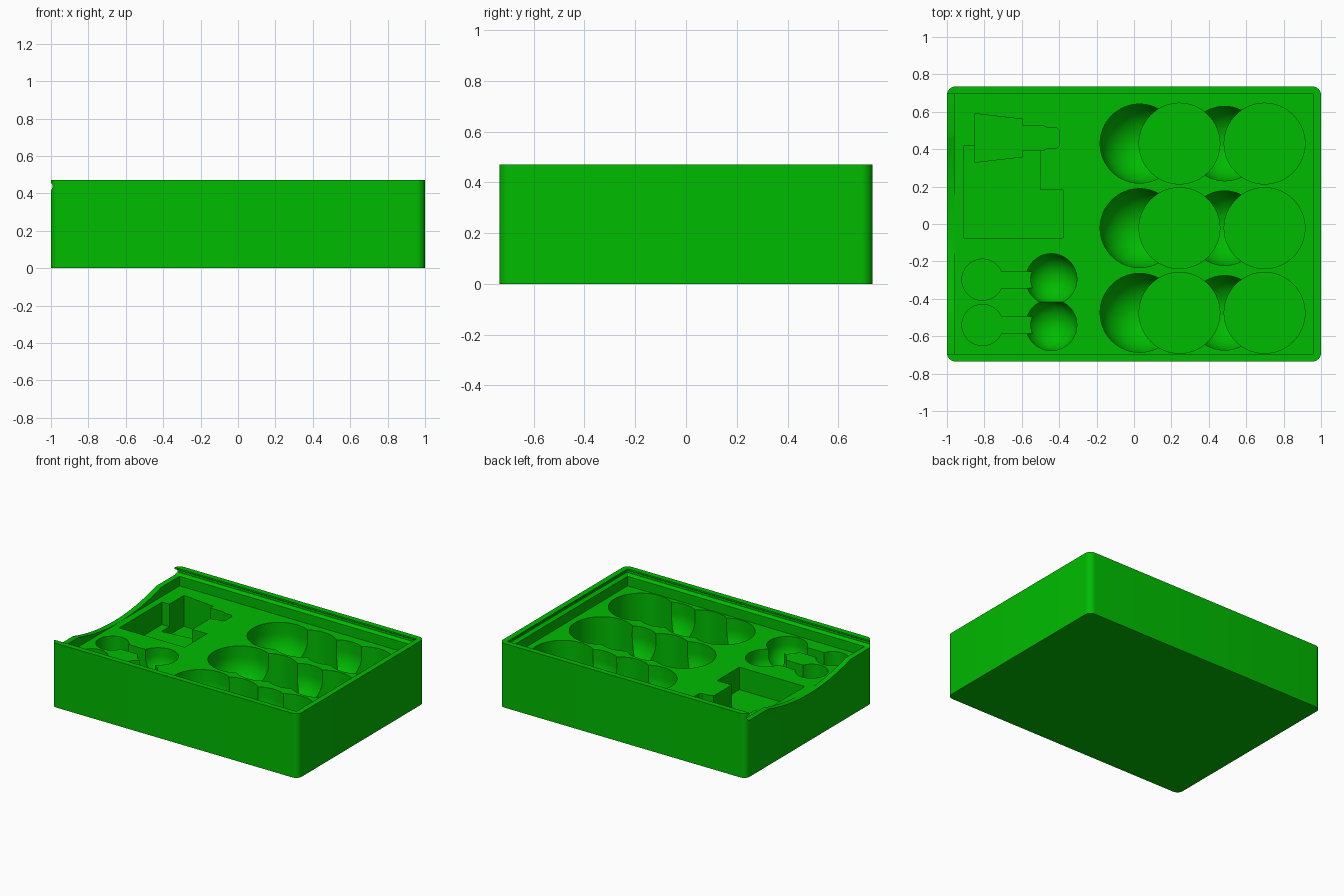
import bpy, bmesh, math
from mathutils import Matrix, Vector

cube = bpy.data.objects.get("Cube")
if cube:
    bpy.data.objects.remove(cube, do_unlink=True)

FLOOR = 0.345    # level of the tray surface
ABOVE = 0.44     # cutters end in the open space above the tray

green = bpy.data.materials.new("green_plastic")
green.use_nodes = True
green.diffuse_color = (0, 0.5, 0, 1)
green.node_tree.nodes["Principled BSDF"].inputs["Base Color"].default_value = green.diffuse_color


def make(name, bm):
    bmesh.ops.recalc_face_normals(bm, faces=bm.faces)
    mesh = bpy.data.meshes.new(name)
    bm.to_mesh(mesh)
    bm.free()
    mesh.materials.append(green)
    obj = bpy.data.objects.new(name, mesh)
    bpy.context.collection.objects.link(obj)
    return obj


def prism(name, outline, direction):
    bm = bmesh.new()
    face = bm.faces.new([bm.verts.new(p) for p in outline])
    side = bmesh.ops.extrude_face_region(bm, geom=[face])["geom"]
    verts = [v for v in side if isinstance(v, bmesh.types.BMVert)]
    bmesh.ops.translate(bm, verts=verts, vec=Vector(direction))
    return make(name, bm)


def cut(cutter):
    mod = tray.modifiers.new("cut", 'BOOLEAN')
    mod.operation, mod.solver, mod.object = 'DIFFERENCE', 'EXACT', cutter
    bpy.context.view_layer.objects.active = tray
    bpy.ops.object.modifier_apply(modifier=mod.name)
    bpy.data.objects.remove(cutter, do_unlink=True)


def pocket(outline, bottom, top=ABOVE):
    cut(prism("pocket", [(x, y, bottom) for x, y in outline], (0, 0, top - bottom)))


def rect(x0, x1, y0, y1):
    return [(x0, y0), (x1, y0), (x1, y1), (x0, y1)]


def circle(x, y, r, n=64):
    return [(x + r * math.cos(2 * math.pi * i / n), y + r * math.sin(2 * math.pi * i / n))
            for i in range(n)]


def bowl(x, y, r, wall):
    """Hemisphere with a short upright wall above it."""
    bm = bmesh.new()
    bmesh.ops.create_uvsphere(bm, u_segments=64, v_segments=32, radius=r)
    for v in bm.verts:
        if v.co.z > 0.001:
            v.co.z += wall
    bmesh.ops.transform(bm, matrix=Matrix.Translation((x, y, FLOOR - wall)), verts=bm.verts)
    cut(make("bowl", bm))


# Outer block with rounded upright corners
R = 0.045
corners = []
for k, (sx, sy) in enumerate([(1, 1), (-1, 1), (-1, -1), (1, -1)]):
    for i in range(9):
        a = math.pi / 2 * (k + i / 8)
        corners.append((sx * (1 - R) + R * math.cos(a), sy * (0.735 - R) + R * math.sin(a), 0))
tray = prism("storage_tray", corners, (0, 0, 0.47))

# Lid opening with a groove around it, open at one end
bm = bmesh.new()
rings = []
for z, g in [(0.415, 0), (0.43, 0.022), (0.445, 0.022), (0.458, 0), (0.6, 0)]:
    rings.append([bm.verts.new((x, y, z)) for x, y in rect(-1.2, 0.96 + g, -0.695 - g, 0.695 + g)])
for low, high in zip(rings, rings[1:]):
    for i in range(4):
        j = (i + 1) % 4
        bm.faces.new((low[i], low[j], high[j], high[i]))
bm.faces.new(rings[0])
bm.faces.new(rings[-1])
cut(make("lid_slot", bm))

# Shallow recess above the tray surface
pocket(rect(-0.96, 0.96, -0.695, 0.695), FLOOR, 0.43)

# Finger dip in the low end wall, a shallow circular arc
ARC = 1.68
dip = [(-1.1, -0.49, ABOVE), (-1.1, 0.49, ABOVE)]
for i in range(29):
    y = 0.49 - 0.035 * i
    dip.append((-1.1, y, FLOOR + 0.0005 + ARC - math.sqrt(ARC ** 2 - y ** 2)))
cut(prism("finger_dip", dip, (0.17, 0, 0)))

# Round token wells, each with a finger bowl beside it
rows = (0.43, -0.022, -0.475)
for y in rows:
    bowl(0.03, y, 0.212, 0.08)
    bowl(0.485, y, 0.2, 0.08)
for x in (0.243, 0.698):
    for y in rows:
        pocket(circle(x, y, 0.216), 0.045)

# Stepped pocket with a deeper tapered, nozzle-shaped part
pocket([(-0.91, -0.075), (-0.38, -0.075), (-0.38, 0.183), (-0.5, 0.183),
        (-0.5, 0.42), (-0.91, 0.42)], 0.18)
half = [(-0.85, 0.13), (-0.595, 0.1), (-0.595, 0.067), (-0.485, 0.067),
        (-0.465, 0.055), (-0.415, 0.055), (-0.4, 0.04)]
pocket([(x, 0.46 + h) for x, h in half] + [(x, 0.46 - h) for x, h in reversed(half)], 0.12)

# Two small keyhole pockets ending in bowls
for y in (-0.298, -0.54):
    pocket(circle(-0.81, y, 0.11), FLOOR - 0.14)
    pocket(rect(-0.76, -0.5, y - 0.045, y + 0.045), FLOOR - 0.14)
for y in (-0.295, -0.54):
    bowl(-0.442, y, 0.137, 0.06)

# Smooth curves, crisp edges
bpy.ops.object.select_all(action='DESELECT')
tray.select_set(True)
bpy.context.view_layer.objects.active = tray
bpy.ops.object.shade_smooth_by_angle(angle=math.radians(30))
